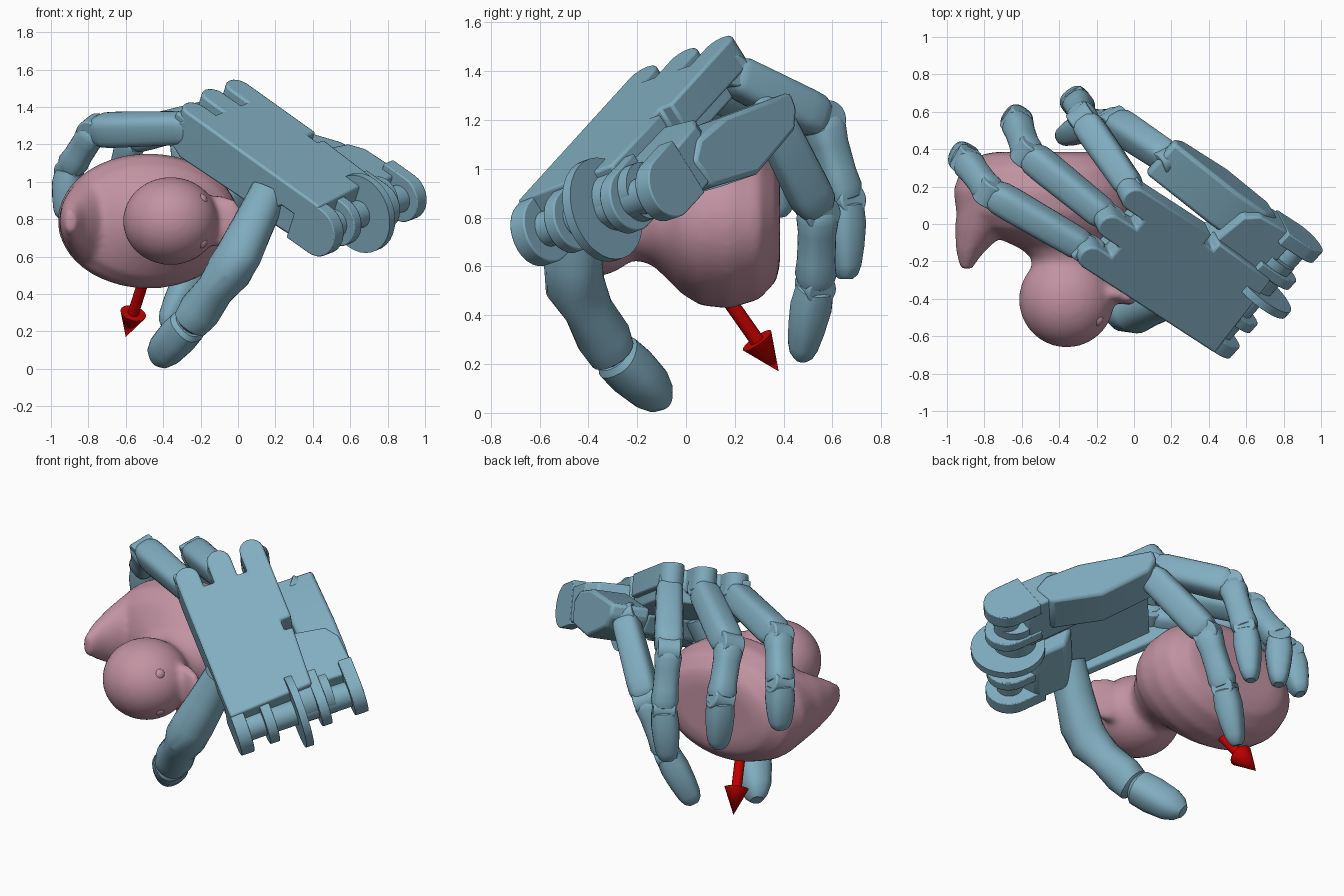
import bpy, bmesh
from math import pi, cos, sin
from mathutils import Vector as V, Matrix

if "Cube" in bpy.data.objects:
    bpy.data.objects.remove(bpy.data.objects["Cube"])

# Palm frame: U runs to the wrist, W across the knuckles, N out of the back of the hand
U = V((.72, -.467, -.514)).normalized()
W = V((.61, .745, .275))
W = (W - U * W.dot(U)).normalized()
N = U.cross(W)
ORIGIN = V((-.31, -.2, 1.405))


def P(u, w, n):
    return ORIGIN + U * u + W * w + N * n


def material(name, color):
    m = bpy.data.materials.new(name)
    m.diffuse_color = (*color, 1)
    m.use_nodes = True
    m.node_tree.nodes["Principled BSDF"].inputs["Base Color"].default_value = m.diffuse_color
    return m


BLUE = material("blue", (.22, .42, .53))
PINK = material("pink", (.54, .29, .36))
RED = material("red", (.55, .0, .0))


def finish(name, bm, mat, angle=35, bevel=0):
    bmesh.ops.recalc_face_normals(bm, faces=bm.faces[:])
    me = bpy.data.meshes.new(name)
    bm.to_mesh(me)
    bm.free()
    ob = bpy.data.objects.new(name, me)
    bpy.context.collection.objects.link(ob)
    me.materials.append(mat)
    if bevel:
        mod = ob.modifiers.new("bevel", "BEVEL")
        mod.width, mod.segments = bevel, 2
        mod.limit_method = "ANGLE"
    bpy.ops.object.select_all(action="DESELECT")
    ob.select_set(True)
    bpy.context.view_layer.objects.active = ob
    bpy.ops.object.shade_smooth_by_angle(angle=angle * pi / 180)
    return ob


def loft(bm, pts, sizes, side, power=2.0, sides=24, axis=None):
    """Rounded cross-sections (half width, half depth) along a path."""
    pts = [V(p) for p in pts]
    rings = []
    for i, p in enumerate(pts):
        t = (pts[min(i + 1, len(pts) - 1)] - pts[max(i - 1, 0)]).normalized()
        t = V(axis) if axis else t
        b = t.cross(V(side)).normalized()
        a = b.cross(t)
        ring = []
        for k in range(sides):
            c, s = cos(2 * pi * k / sides), sin(2 * pi * k / sides)
            x = abs(c) ** (2 / power) * (1 if c > 0 else -1)
            y = abs(s) ** (2 / power) * (1 if s > 0 else -1)
            ring.append(bm.verts.new(p + a * x * sizes[i][0] + b * y * sizes[i][1]))
        rings.append(ring)
    for r, q in zip(rings, rings[1:]):
        for k in range(sides):
            bm.faces.new((r[k], r[k - 1], q[k - 1], q[k]))
    bm.faces.new(rings[0])
    bm.faces.new(rings[-1])


def link(name, p, q, side, stations, power=2.6):
    bm = bmesh.new()
    loft(bm, [p.lerp(q, s[0]) for s in stations], [s[1:] for s in stations], side, power)
    finish(name, bm, BLUE)


def rod(name, p, q, r1, r2=None, mat=BLUE, bevel=0):
    bm = bmesh.new()
    r2 = r1 if r2 is None else r2
    d = q - p
    m = Matrix.Translation((p + q) / 2) @ d.to_track_quat("Z", "Y").to_matrix().to_4x4()
    bmesh.ops.create_cone(bm, cap_ends=True, segments=32, radius1=r1, radius2=r2,
                          depth=d.length, matrix=m)
    finish(name, bm, mat, bevel=bevel)


def prism(name, outline, place, lo, hi, bevel=.012):
    """Extrude a 2D outline; place(a, b, height) maps it into the hand."""
    bm = bmesh.new()
    r = [bm.verts.new(place(a, b, lo)) for a, b in outline]
    q = [bm.verts.new(place(a, b, hi)) for a, b in outline]
    bm.faces.new(r)
    bm.faces.new(q)
    for k in range(len(r)):
        bm.faces.new((r[k - 1], r[k], q[k], q[k - 1]))
    finish(name, bm, BLUE, 30, bevel)


def edgewise(u, n, w):
    return P(u, w, n)


# Palm back plate with three rounded knuckle lugs
outline = [(1.04, -.01)]
for c, u0 in ((.06, .06), (.265, .02), (.465, .02)):
    outline += [(.15, c - .07)] if c > .1 else []
    outline += [(u0 - .07 * sin(pi * k / 8), c - .07 * cos(pi * k / 8)) for k in range(9)]
    outline += [(.15, c + .07)] if c < .4 else []
outline += [(.53, .535), (.53, .47), (.6, .47), (.6, .52), (1.0, .5)]
prism("palm_plate", outline, P, -.14, 0)
prism("palm_underside", [(.14, .02), (.14, .5), (.55, .5), (.97, .42), (.97, .02)],
      P, -.2, -.12)
prism("palm_side_wall", [(-.01, -.04), (.0, -.22), (.1, -.27), (.7, -.25), (.9, -.05)],
      edgewise, -.01, .05)

# Little finger metacarpal and its base block
prism("little_metacarpal", [(.13, -.26), (.15, -.33), (.23, -.39), (.56, -.4), (.84, -.29),
                            (.86, -.15), (.76, -.1), (.55, -.12)], edgewise, .54, .775, .02)
prism("metacarpal_base", [(.6, .46), (.64, .7), (.72, .755), (.98, .77), (.98, .46)],
      P, -.27, -.055)

# Thumb mount under the palm
prism("thumb_mount", [(.66, -.2), (.76, -.3), (.96, -.29), (1.03, -.12), (.7, -.12)],
      edgewise, .02, .38, .02)

# Wrist hinge lugs, central disc and axle
AU, AN = 1.06, -.15


def lug(name, w, width, r):
    shape = [(.9, AN + r), *[(AU + r * cos(a), AN + r * sin(a)) for a in
             [pi / 2 - pi * k / 14 for k in range(15)]], (.9, AN - r)]
    prism(name, shape, edgewise, w, w + width, .006)


for i, (w, width, r) in enumerate(((-.01, .08, .14), (.17, .06, .13), (.49, .06, .13),
                                   (.69, .08, .13))):
    lug(f"wrist_lug_{i + 1}", w, width, r)
rod("wrist_disc", P(AU, .36, AN), P(AU, .405, AN), .215)
rod("wrist_axle", P(AU, 0, AN), P(AU, .76, AN), .075)
rod("wrist_side_hub", P(AU - .05, .4, AN), P(AU - .05, .6, AN), .12)

# Finger segment shapes: position, half width, half depth
PROX = ((0, .05, .05), (.05, .07, .072), (.12, .078, .085), (.78, .084, .09),
        (.9, .082, .088), (.97, .07, .075), (1.03, .04, .045))
MID = ((-.1, .04, .045), (0, .07, .074), (.12, .08, .082), (.3, .074, .074),
       (.65, .074, .074), (.85, .081, .08), (.97, .07, .068), (1.03, .04, .04))
TIP = ((-.02, .05, .05), (.04, .075, .072), (.3, .082, .08), (.6, .076, .07),
       (.85, .066, .056), (.97, .052, .043), (1.03, .032, .026))


def finger(name, points):
    k, a, b, t = [V(p) for p in points]
    side = (a - k).cross(b - a).normalized()
    link(name + "_proximal", k, a, side, PROX, 3.2)
    link(name + "_middle", a, b, side, MID)
    link(name + "_tip", b, t, side, TIP)
    for i, (p, r) in enumerate(((k, .065), (a, .075), (b, .065))):
        rod(f"{name}_pin_{i + 1}", p - side * .065, p + side * .065, r, bevel=.008)


finger("index", (P(.08, .06, -.11), (-.77, .17, 1.275), (-.9, .34, 1.07), (-.93, .38, .81)))
finger("middle", (P(.05, .265, -.11), (-.57, .38, 1.24), (-.63, .55, .98), (-.62, .56, .68)))
finger("ring", (P(.05, .465, -.12), (-.27, .56, 1.2), (-.3, .65, .87), (-.33, .655, .56)))
finger("little", (P(.2, .67, -.31), (-.1, .54, .83), (-.24, .53, .52), (-.38, .47, .23)))

# Thumb
t0, t1, t2, t3 = V((.17, -.4, .95)), V((-.02, -.475, .56)), V((-.25, -.305, .25)), V((-.435, -.09, .05))
bm = bmesh.new()
loft(bm, [t0, t0.lerp(t1, .5), t0.lerp(t1, .85), t1.lerp(t2, .12), t1.lerp(t2, .45),
          t1.lerp(t2, .8), t2, t2.lerp(t3, .1)],
     [(.11, .1), (.11, .11), (.12, .12), (.12, .12), (.1, .1),
      (.112, .112), (.1, .1), (.05, .05)], N, 2.2)
finish("thumb_shaft", bm, BLUE)
link("thumb_tip", t2, t3, N, ((.05, .08, .08), (.12, .1, .098), (.4, .105, .1),
                             (.75, .096, .086), (.93, .075, .062), (1.03, .04, .035)), 2.4)

# Toy duck lying on its side: body, neck, tail, head and beak fused together
X, Y, CZ = (1, 0, 0), (0, 1, 0), .79
bm = bmesh.new()
body = ((.385, -.47, .27, .18), (.37, -.47, .35, .25), (.3, -.475, .45, .325),
        (.18, -.48, .485, .362), (.06, -.475, .475, .35), (-.02, -.45, .42, .3),
        (-.08, -.4, .32, .24), (-.13, -.36, .25, .19), (-.18, -.35, .2, .17), (-.28, -.36, .18, .16))
loft(bm, [(c, y, CZ) for y, c, a, b in body], [s[2:] for s in body], X, 2, 48, Y)
loft(bm, [(-.72, .18, CZ), (-.8, .05, CZ), (-.85, -.05, CZ), (-.885, -.15, CZ), (-.9, -.24, CZ)],
     [(.2, .3), (.16, .235), (.115, .175), (.07, .115), (.03, .055)], X, 2, 32)
bmesh.ops.create_uvsphere(bm, u_segments=40, v_segments=24, radius=1,
                          matrix=Matrix.Translation((-.36, -.405, CZ)) @ Matrix.Diagonal((.255, .255, .235, 1)))
loft(bm, [(-.2, -.36, CZ), (-.1, -.37, CZ), (-.02, -.4, CZ), (.02, -.41, CZ)],
     [(.09, .13), (.05, .14), (.035, .12), (.015, .06)], Y, 2.2, 24)
duck = finish("toy_body", bm, PINK, 60)
rm = duck.modifiers.new("fuse", "REMESH")
rm.mode, rm.voxel_size, rm.use_smooth_shade = "VOXEL", .018, True
sm = duck.modifiers.new("smooth", "SMOOTH")
sm.factor, sm.iterations = .5, 7

# Eyes
for i, s in enumerate((-1, 1)):
    bm = bmesh.new()
    bmesh.ops.create_uvsphere(bm, u_segments=20, v_segments=12, radius=.037,
                              matrix=Matrix.Translation((-.2, -.51, CZ + s * .11)))
    finish(f"toy_eye_{i + 1}", bm, PINK, 60)

# Direction arrow
tip, start = V((-.6, .38, .17)), V((-.42, -.02, .74))
neck = tip + (start - tip).normalized() * .16
rod("arrow_shaft", start, neck, .03, mat=RED)
rod("arrow_head", neck, tip, .07, 0, mat=RED)
